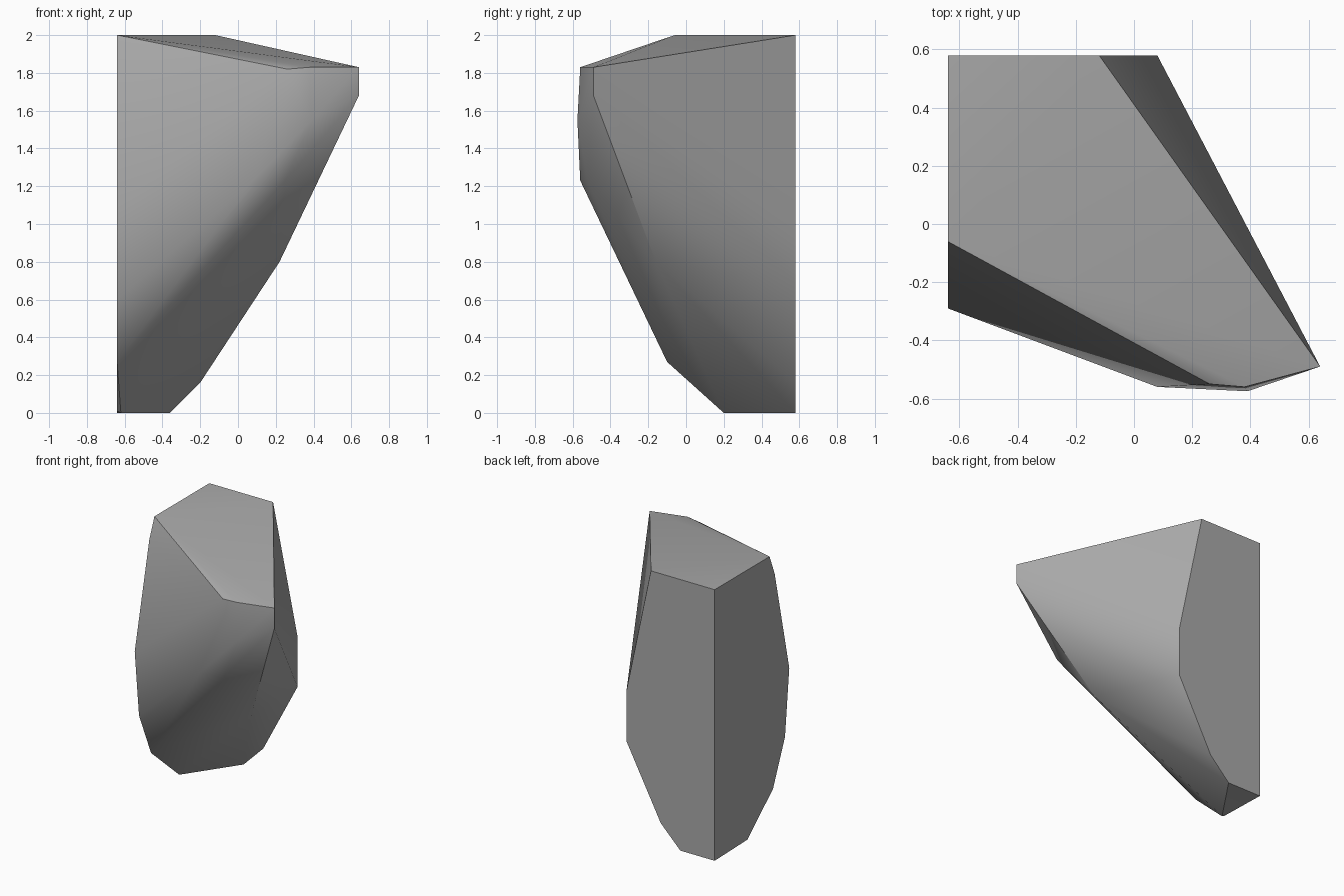
import bpy
import bmesh
import math

if "Cube" in bpy.data.objects:
    bpy.data.objects.remove(bpy.data.objects["Cube"], do_unlink=True)

LEFT = -0.64   # flat cut plane on the side
BACK = 0.58    # flat cut plane at the rear


def make_material(name, colour):
    mat = bpy.data.materials.new(name)
    mat.use_nodes = True
    mat.diffuse_color = colour
    mat.node_tree.nodes["Principled BSDF"].inputs["Base Color"].default_value = colour
    return mat


def hull_object(name, points, material, sharp_angle):
    """Wrap corner points in a convex skin, keeping only hard edges sharp."""
    bm = bmesh.new()
    for point in points:
        bm.verts.new(point)
    result = bmesh.ops.convex_hull(bm, input=bm.verts)
    loose = [g for g in result["geom_interior"] if isinstance(g, bmesh.types.BMVert)]
    bmesh.ops.delete(bm, geom=loose, context="VERTS")
    bmesh.ops.dissolve_limit(bm, angle_limit=math.radians(1),
                             verts=bm.verts, edges=bm.edges)
    bmesh.ops.recalc_face_normals(bm, faces=bm.faces)
    mesh = bpy.data.meshes.new(name)
    bm.to_mesh(mesh)
    bm.free()
    mesh.materials.append(material)
    obj = bpy.data.objects.new(name, mesh)
    bpy.context.collection.objects.link(obj)
    bpy.ops.object.select_all(action="DESELECT")
    obj.select_set(True)
    bpy.context.view_layer.objects.active = obj
    bpy.ops.object.shade_smooth_by_angle(angle=math.radians(sharp_angle))
    return obj


# Outline of the flat side cut, as (y, z)
side_outline = [(BACK, 0), (0.2, 0.01), (-0.1, 0.27), (-0.24, 0.6),
                (-0.29, 1.09), (-0.12, 1.85), (-0.06, 2), (BACK, 2)]

# Outline of the flat rear cut, as (x, z)
rear_outline = [(-0.36, 0), (-0.2, 0.16), (0.08, 0.69), (0.08, 1.06), (-0.12, 2)]

# Overhanging nose and the broken slope below it
nose = [(0.64, -0.49, 1.83), (0.64, -0.49, 1.68), (0.38, -0.56, 1.83),
        (0.26, -0.55, 1.82), (0.39, -0.575, 1.55)]
slope = [(0.08, -0.56, 1.23), (0.25, -0.52, 1.23), (0.22, -0.16, 0.8),
         (-0.62, 0.2, 0)]

corners = [(LEFT, y, z) for y, z in side_outline]
corners += [(x, BACK, z) for x, z in rear_outline]
corners += nose + slope

stone = make_material("stone grey", (0.4, 0.4, 0.4, 1))
hull_object("rock_chunk", corners, stone, 35)
